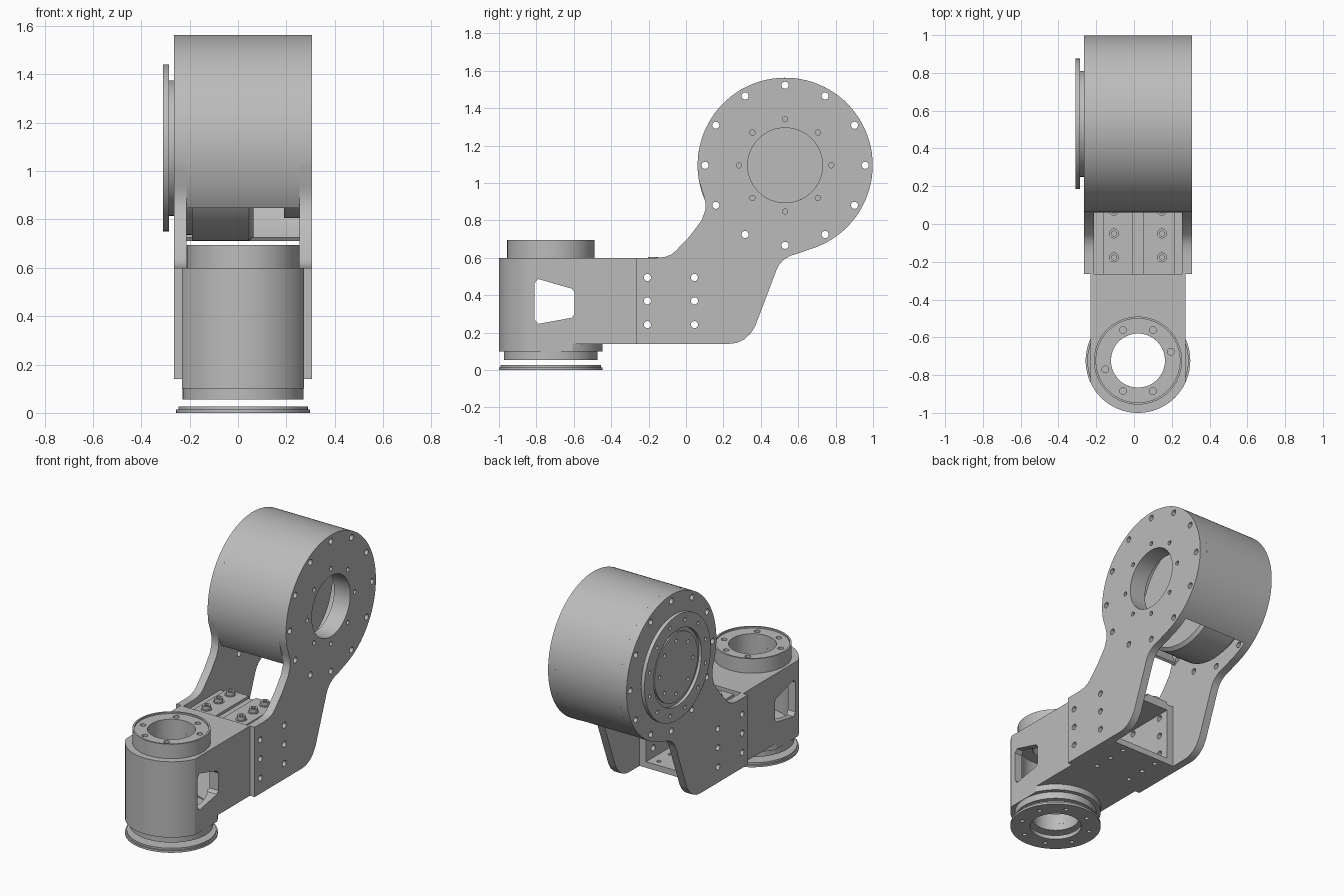
import bpy, bmesh, math
from math import sin, cos, radians, pi, tau

cube = bpy.data.objects.get("Cube")
if cube:
    bpy.data.objects.remove(cube, do_unlink=True)

grey = bpy.data.materials.new("machined_grey")
grey.use_nodes = True
COLOUR = (0.5, 0.5, 0.5, 1)
grey.diffuse_color = COLOUR
grey.node_tree.nodes["Principled BSDF"].inputs["Base Color"].default_value = COLOUR


def finish(name, bm):
    bmesh.ops.recalc_face_normals(bm, faces=bm.faces[:])
    mesh = bpy.data.meshes.new(name)
    bm.to_mesh(mesh)
    bm.free()
    mesh.materials.append(grey)
    ob = bpy.data.objects.new(name, mesh)
    bpy.context.collection.objects.link(ob)
    return ob


def place(axis, u, v, h):
    """In-plane (u, v) and height h along the axis to a 3D point."""
    return (h, u, v) if axis == "X" else (u, v, h)


def add_prism(bm, axis, outline, a, b):
    lo = [bm.verts.new(place(axis, u, v, a)) for u, v in outline]
    hi = [bm.verts.new(place(axis, u, v, b)) for u, v in outline]
    bm.faces.new(lo)
    bm.faces.new(hi)
    for i in range(len(lo)):
        j = (i + 1) % len(lo)
        bm.faces.new((lo[i], lo[j], hi[j], hi[i]))


def prism(name, axis, outline, a, b):
    bm = bmesh.new()
    add_prism(bm, axis, outline, a, b)
    return finish(name, bm)


def box(name, x0, x1, y0, y1, z0, z1):
    return prism(name, "Z", [(x0, y0), (x1, y0), (x1, y1), (x0, y1)], z0, z1)


def circle(c, r, n=20, start=0.0):
    return [(c[0] + r * cos(start + tau * i / n), c[1] + r * sin(start + tau * i / n)) for i in range(n)]


def lathe(name, axis, c, profile, n=96, a0=0, a1=360):
    """Revolve a closed (radius, height) profile around the axis."""
    bm = bmesh.new()
    full = a1 - a0 == 360
    rows = []
    for i in range(n if full else n + 1):
        a = radians(a0 + (a1 - a0) * i / n)
        rows.append([bm.verts.new(place(axis, c[0] + r * cos(a), c[1] + r * sin(a), h)) for r, h in profile])
    m = len(profile)
    for i in range(n):
        p, q = rows[i], rows[(i + 1) % len(rows)]
        for k in range(m):
            bm.faces.new((p[k], p[(k + 1) % m], q[(k + 1) % m], q[k]))
    if not full:
        bm.faces.new(rows[0])
        bm.faces.new(rows[-1])
    bmesh.ops.remove_doubles(bm, verts=bm.verts[:], dist=1e-5)
    return finish(name, bm)


def tube(name, axis, c, r_in, r_out, a, b, **kw):
    return lathe(name, axis, c, [(r_in, a), (r_out, a), (r_out, b), (r_in, b)], **kw)


def cut(ob, cutter):
    mod = ob.modifiers.new("cut", "BOOLEAN")
    mod.operation = "DIFFERENCE"
    mod.solver = "EXACT"
    mod.object = cutter
    bpy.context.view_layer.objects.active = ob
    bpy.ops.object.modifier_apply(modifier=mod.name)
    bpy.data.objects.remove(cutter, do_unlink=True)


def drill(ob, axis, centres, r, a, b, n=20):
    bm = bmesh.new()
    for c in centres:
        add_prism(bm, axis, circle(c, r, n), a, b)
    cut(ob, finish("drill_cutter", bm))


# ---- main dimensions
MID = 0.021
COL = (MID, -0.723)
DRUM = (0.53, 1.095)
R = 0.468
IN_L, IN_R = -0.213, 0.255
SIDE_HOLES = [(y, z) for y in (-0.206, 0.045) for z in (0.243, 0.37, 0.495)]
BOLTS = [(x, y) for x in (-0.106, 0.148) for y in (-0.177, -0.05, 0.07)]

# ---- column housing with flat flanks
half = 0.252
t = math.acos(half / 0.277)
front_arc = [(COL[0] + 0.277 * cos(a), COL[1] + 0.277 * sin(a))
             for a in [pi + t + (pi - 2 * t) * i / 40 for i in range(41)]]
back_arc = [(x, 2 * COL[1] - y) for x, y in reversed(front_arc)]
housing = prism("column_housing", "Z",
                front_arc + [(MID + half, -0.265), (MID - half, -0.265)], 0.14, 0.6)
foot = prism("column_foot", "Z", front_arc + back_arc, 0.1, 0.14)
window = [(-0.81, 0.27), (-0.79, 0.247), (-0.61, 0.28), (-0.595, 0.3),
          (-0.595, 0.415), (-0.61, 0.435), (-0.79, 0.487), (-0.81, 0.465)]
cut(housing, prism("chamber_cutter", "Z", circle(COL, 0.215, 64), 0.17, 0.55))
cut(housing, box("channel_cutter", -0.165, 0.207, -0.6, -0.2, 0.18, 0.52))
cut(housing, prism("window_cutter", "X", window, -1, 1))
for part in (housing, foot):
    drill(part, "Z", [COL], 0.143, -0.1, 0.9, 64)

# ---- column collars and mounting rings
tube("lower_collar", "Z", COL, 0.143, 0.25, 0.055, 0.1)
top_ring = lathe("top_ring", "Z", COL, [(0.143, 0.6), (0.233, 0.6), (0.233, 0.695), (0.222, 0.695),
                                        (0.222, 0.685), (0.143, 0.685)])
drill(top_ring, "Z", [(COL[0] + 0.18 * cos(radians(a)), COL[1] + 0.18 * sin(radians(a)))
                      for a in (15, 64, 116, 195, 244, 296)], 0.018, 0.64, 0.8)
base_ring = lathe("base_ring", "Z", COL, [(0.157, 0), (0.277, 0), (0.277, 0.014), (0.268, 0.014),
                                          (0.268, 0.026), (0.157, 0.026)])
drill(base_ring, "Z", circle(COL, 0.215, 8, pi / 8), 0.013, -0.1, 0.015)

# ---- hollow arm box between the plates
arm = box("arm_box", IN_L, IN_R, -0.265, 0.12, 0.14, 0.56)
cut(arm, box("arm_cutter", -0.165, 0.207, -0.4, 0.3, 0.18, 0.52))
drill(arm, "X", SIDE_HOLES, 0.02, -1, 1)
drill(arm, "Z", BOLTS, 0.014, 0.1, 0.3)

# ---- clamp pads, rails and bolts on the arm
for side, (x0, x1) in {"right": (-0.164, -0.005), "left": (0.047, 0.217)}.items():
    box(side + "_clamp_pad", x0, x1, -0.265, 0.12, 0.56, 0.577)
for i, c in enumerate(BOLTS):
    tube("washer_%d" % i, "Z", c, 0.01, 0.034, 0.577, 0.581, n=24)
    lathe("cap_bolt_%d" % i, "Z", c, [(0, 0.581), (0.026, 0.581), (0.026, 0.604), (0.013, 0.604),
                                      (0.013, 0.59), (0, 0.59)], n=24)

# ---- side plates: a disc head flowing into a foot
head = [(DRUM[0] + R * cos(radians(a)), DRUM[1] + R * sin(radians(a)))
        for a in [-73 + 263 * i / 88 for i in range(89)]]
neck_front = [(0.094, 0.936), (0.104, 0.895), (0.103, 0.855), (0.083, 0.8), (0.02, 0.716),
              (-0.056, 0.636), (-0.08, 0.617), (-0.115, 0.604), (-0.165, 0.6)]
foot_edge = [(-0.265, 0.6), (-0.265, 0.14), (0.23, 0.14), (0.27, 0.145), (0.31, 0.163), (0.345, 0.195),
             (0.37, 0.235)]
neck_back = [(0.484, 0.535), (0.498, 0.563), (0.52, 0.588), (0.555, 0.61), (0.61, 0.627)]
outline = head + neck_front + foot_edge + neck_back
for name, a, b in (("right_plate", -0.265, IN_L), ("left_plate", IN_R, 0.307)):
    plate = prism(name, "X", outline, a, b)
    drill(plate, "X", SIDE_HOLES + circle(DRUM, 0.428, 12), 0.019, -1, 1)
    if name == "left_plate":
        drill(plate, "X", [DRUM], 0.2, -1, 1, 72)
        drill(plate, "X", circle(DRUM, 0.247, 8), 0.014, 0.27, 1)

# ---- drum shell, open toward the arm
tube("drum_shell", "X", DRUM, 0.452, R, IN_L, IN_R, n=110, a0=-55, a1=212)

# ---- drive inside the drum
lathe("drive_motor", "X", DRUM, [(0, IN_L), (0.36, IN_L), (0.36, -0.19), (0.385, -0.19), (0.385, 0.045),
                                 (0.365, 0.065), (0, 0.065)])
tube("bearing_hub", "X", DRUM, 0.2, 0.29, 0.19, IN_R)

# ---- output flange with recessed face
flange = lathe("output_flange", "X", DRUM,
               [(0, -0.265), (0.28, -0.265), (0.28, -0.285), (0.345, -0.285), (0.345, -0.31),
                (0.25, -0.31), (0.25, -0.29), (0.225, -0.29), (0.225, -0.3), (0, -0.3)])
drill(flange, "X", circle(DRUM, 0.3, 12, pi / 12), 0.012, -0.4, -0.295)
drill(flange, "X", circle(DRUM, 0.175, 8), 0.012, -0.4, -0.285)

# ---- smooth the round faces, keep the machined edges
meshes = [o for o in bpy.context.scene.objects if o.type == "MESH"]
for o in bpy.context.scene.objects:
    o.select_set(o in meshes)
bpy.context.view_layer.objects.active = meshes[0]
bpy.ops.object.shade_smooth_by_angle(angle=radians(25))
